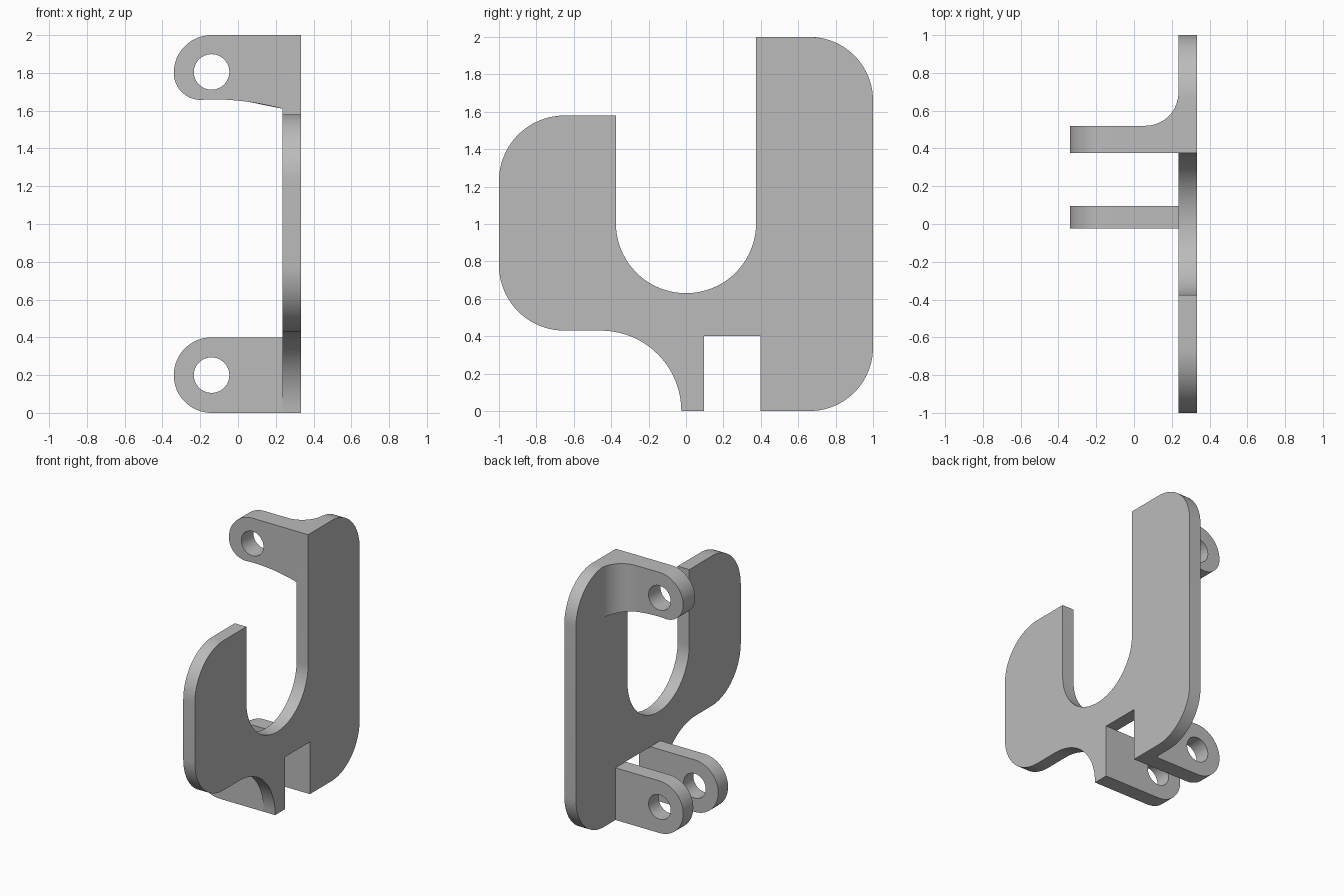
import bpy, bmesh, math
from mathutils import Vector

cube = bpy.data.objects.get("Cube")
if cube:
    bpy.data.objects.remove(cube, do_unlink=True)

grey = bpy.data.materials.new("plain grey")
grey.use_nodes = True
colour = (0.5, 0.5, 0.5, 1)
grey.diffuse_color = colour
grey.node_tree.nodes["Principled BSDF"].inputs["Base Color"].default_value = colour

PLATE_IN, PLATE_OUT = 0.235, 0.333
LUG_X, LUG_R, HOLE_R = -0.14, 0.2, 0.094


def arc(u, v, r, start, end, steps=20):
    """Points on an arc, angles in degrees."""
    angles = [math.radians(start + (end - start) * i / steps) for i in range(steps + 1)]
    return [(u + r * math.cos(a), v + r * math.sin(a)) for a in angles]


def prism(name, loops, axis, start, end):
    """Fill an outline with optional holes and extrude it along an axis."""
    place = {"x": lambda u, v: (start, u, v),
             "y": lambda u, v: (u, start, v),
             "z": lambda u, v: (u, v, start)}[axis]
    push = Vector([(end - start) * (axis == a) for a in "xyz"])
    bm = bmesh.new()
    for loop in loops:
        verts = [bm.verts.new(place(*p)) for p in loop]
        for a, b in zip(verts, verts[1:] + verts[:1]):
            bm.edges.new((a, b))
    bmesh.ops.triangle_fill(bm, use_beauty=True, use_dissolve=False, edges=bm.edges[:])
    grown = bmesh.ops.extrude_face_region(bm, geom=bm.faces[:], use_keep_orig=True)
    moved = [g for g in grown["geom"] if isinstance(g, bmesh.types.BMVert)]
    bmesh.ops.translate(bm, verts=moved, vec=push)
    bmesh.ops.recalc_face_normals(bm, faces=bm.faces[:])
    mesh = bpy.data.meshes.new(name)
    bm.to_mesh(mesh)
    bm.free()
    mesh.materials.append(grey)
    obj = bpy.data.objects.new(name, mesh)
    bpy.context.collection.objects.link(obj)
    bpy.ops.object.select_all(action="DESELECT")
    obj.select_set(True)
    bpy.context.view_layer.objects.active = obj
    bpy.ops.object.shade_smooth_by_angle(angle=math.radians(30))
    return obj


def pin_hole(z):
    return arc(LUG_X, z, HOLE_R, 0, 360, 48)[:-1]


# Hook-shaped side plate with a slot between the lower lugs
plate = [(0.375, 2.0)]
plate += arc(0.66, 1.66, 0.34, 90, 0)
plate += arc(0.66, 0.34, 0.34, 0, -90)
plate += [(0.397, 0), (0.397, 0.4), (0.095, 0.4), (0.095, 0)]
plate += arc(-0.455, 0, 0.43, 0, 90)
plate += arc(-0.65, 0.78, 0.35, 270, 180)
plate += arc(-0.65, 1.23, 0.35, 180, 90)
plate += [(-0.375, 1.58)]
plate += arc(0, 1.005, 0.375, 180, 360, 40)
prism("side_plate", [plate], "x", PLATE_IN, PLATE_OUT)

# Pair of lower lugs with round ends
lower = [(PLATE_IN, 0), (PLATE_IN, 0.4)] + arc(LUG_X, 0.2, LUG_R, 90, 270, 32)
for name, front, back in (("lower_front_lug", -0.025, 0.095),
                          ("lower_rear_lug", 0.397, 0.52)):
    prism(name, [lower, pin_hole(0.2)], "y", front, back)


# Upper lug with a gently arched underside
def underside(x):
    return 1.66 - 0.356 * (x - LUG_X) ** 2


upper = [(PLATE_IN, 2.0)]
upper += arc(LUG_X, 1.8, LUG_R, 90, 180)
upper += arc(-0.197, 1.8, 0.143, 180, 270)[1:]
xs = [LUG_X + (PLATE_IN - LUG_X) * i / 16 for i in range(17)]
upper += [(x, underside(x)) for x in xs]
prism("upper_lug", [upper, pin_hole(1.805)], "y", 0.375, 0.52)

# Curved gusset blending the upper lug into the plate
gusset = arc(0.06, 0.695, 0.175, 270, 360) + [(PLATE_IN, 0.52)]
blend = prism("upper_gusset", [gusset], "z", 1.6, 2.0)
for v in blend.data.vertices:
    if v.co.z < 1.8:
        v.co.z = underside(v.co.x)
